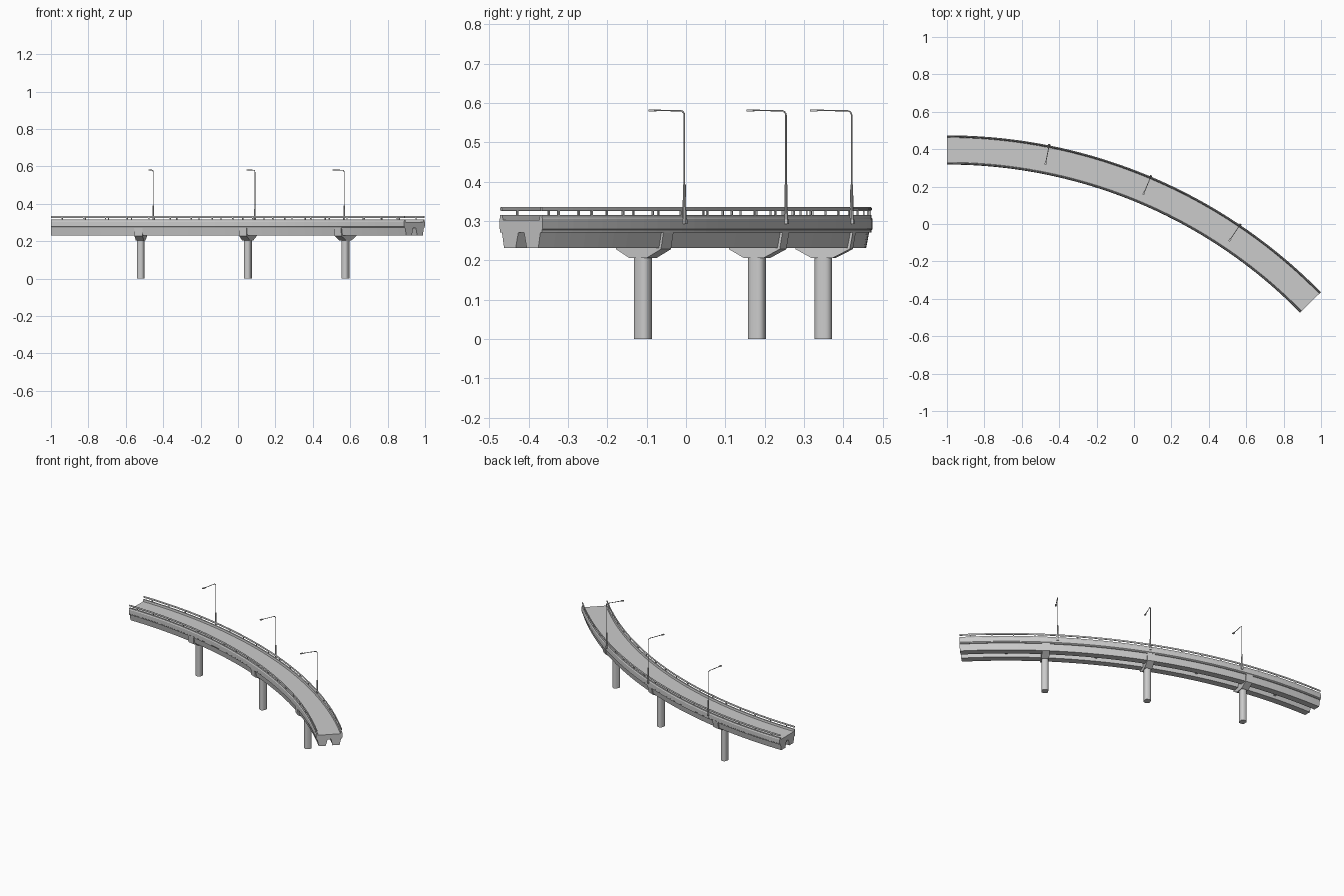
import bpy, bmesh, math
from mathutils import Matrix

if "Cube" in bpy.data.objects:
    bpy.data.objects.remove(bpy.data.objects["Cube"])

# Deck follows a circular arc starting at x = -1
CX, CY = -1.0, -2.329
ARC = math.radians(45.5)
R0, R1 = 2.647, 2.803
RM = (R0 + R1) / 2
STEPS = 40


def frame(r, a, z=0.0):
    """Local x = along the road, local y = outward."""
    return Matrix.Translation((CX + r * math.sin(a), CY + r * math.cos(a), z)) @ Matrix.Rotation(-a, 4, 'Z')


def finish(name, bm, smooth=False):
    bmesh.ops.recalc_face_normals(bm, faces=bm.faces)
    me = bpy.data.meshes.new(name)
    bm.to_mesh(me)
    bm.free()
    ob = bpy.data.objects.new(name, me)
    bpy.context.collection.objects.link(ob)
    if smooth:
        bpy.context.view_layer.objects.active = ob
        ob.select_set(True)
        bpy.ops.object.shade_smooth_by_angle(angle=math.radians(35))
        ob.select_set(False)
    return ob


def sweep(name, profile):
    """Sweep a closed (radius, z) profile along the arc."""
    bm = bmesh.new()
    rings = []
    for i in range(STEPS + 1):
        a = ARC * i / STEPS
        rings.append([bm.verts.new((CX + r * math.sin(a), CY + r * math.cos(a), z)) for r, z in profile])
    n = len(profile)
    for p, q in zip(rings, rings[1:]):
        for k in range(n):
            bm.faces.new((p[k], p[(k + 1) % n], q[(k + 1) % n], q[k]))
    bm.faces.new(rings[0])
    bm.faces.new(rings[-1])
    return finish(name, bm)


def loft(bm, a, b):
    """Solid between two matching point loops."""
    va, vb = [bm.verts.new(p) for p in a], [bm.verts.new(p) for p in b]
    n = len(va)
    for k in range(n):
        bm.faces.new((va[k], va[(k + 1) % n], vb[(k + 1) % n], vb[k]))
    bm.faces.new(va)
    bm.faces.new(vb)


def box(bm, m, size):
    bmesh.ops.create_cube(bm, size=1, matrix=m @ Matrix.Diagonal((*size, 1)))


# Road slab with low parapets and stepped outer faces
half = [(0.078, 0.303), (0.0665, 0.303), (0.0665, 0.314)]
w = (R1 - R0) / 2
right = [(w - 0.010, 0.271), (w - 0.002, 0.271), (w - 0.002, 0.277), (w, 0.279), (w, 0.305),
         (w - 0.002, 0.308), (w - 0.002, 0.315), (w - 0.010, 0.315), (w - 0.012, 0.302)]
sweep("road_deck", [(RM + u, z) for u, z in right] + [(RM - u, z) for u, z in reversed(right)])

# Twin tapered girders and handrails
for s, side in ((-1, "inner"), (1, "outer")):
    sweep(side + "_girder", [(RM + s * u, z) for u, z in
                             ((0.070, 0.272), (0.062, 0.231), (0.020, 0.231), (0.010, 0.272))])
    rc = RM + s * (w - 0.005)
    sweep(side + "_handrail", [(rc + 0.0035 * math.cos(k * math.pi / 4 + math.pi / 8),
                                0.330 + 0.0055 * math.sin(k * math.pi / 4 + math.pi / 8)) for k in range(8)])
    bm = bmesh.new()
    for i in range(18):
        a = ARC * (i + 0.5) / 18
        box(bm, frame(rc, a, 0.320), (0.006, 0.004, 0.014))
    finish(side + "_rail_posts", bm)

# Cross beams between the girders
bm = bmesh.new()
for f in (0.12, 0.36, 0.64, 0.88):
    box(bm, frame(RM, ARC * f, 0.260), (0.014, 0.036, 0.024))
finish("cross_beams", bm)

# Piers: rounded column with a flared head
mid = ARC / 2
for i, a in enumerate((mid - math.radians(12.6), mid, mid + math.radians(12.6))):
    m = frame(2.721, a)
    ring = []
    for cx, cy, start in ((1, 1, 0), (-1, 1, 90), (-1, -1, 180), (1, -1, 270)):
        for k in range(5):
            t = math.radians(start + k * 22.5)
            ring.append((cx * 0.004 + 0.015 * math.cos(t), cy * 0.007 + 0.015 * math.sin(t)))
    bm = bmesh.new()
    loft(bm, [m @ Matrix.Translation((x, y, 0)).translation for x, y in ring],
         [m @ Matrix.Translation((x, y, 0.207)).translation for x, y in ring])
    finish(f"pier_column_{i}", bm, True)
    bm = bmesh.new()
    prof = [(-0.026, 0.205), (0.026, 0.205), (0.072, 0.228), (0.080, 0.272), (-0.072, 0.272), (-0.068, 0.228)]
    loft(bm, *[[m @ Matrix.Translation((x, u, z)).translation for u, z in prof] for x in (-0.022, 0.022)])
    finish(f"pier_head_{i}", bm)

# Street lamps on the outer edge, arms reaching over the road
for i, a in enumerate((ARC * 0.247, ARC * 0.503, ARC * 0.747)):
    m = frame(2.804, a)
    bm = bmesh.new()
    bmesh.ops.create_cone(bm, cap_ends=True, segments=8, radius1=0.0055, radius2=0.0035, depth=0.10,
                          matrix=m @ Matrix.Translation((0, 0, 0.342)))
    box(bm, m @ Matrix.Translation((0, 0, 0.298)), (0.012, 0.012, 0.012))
    finish(f"lamp_base_{i}", bm)

    path = [(0, 0.38)] + [(-0.012 + 0.012 * math.cos(t), 0.568 + 0.012 * math.sin(t))
                          for t in (k * math.pi / 8 for k in range(5))] + [(-0.095, 0.581)]
    cu = bpy.data.curves.new(f"lamp_pole_{i}", 'CURVE')
    cu.dimensions = '3D'
    cu.bevel_depth = 0.002
    cu.bevel_resolution = 1
    cu.use_fill_caps = True
    sp = cu.splines.new('POLY')
    sp.points.add(len(path) - 1)
    for p, (y, z) in zip(sp.points, path):
        p.co = (0, y, z, 1)
    ob = bpy.data.objects.new(f"lamp_pole_{i}", cu)
    ob.matrix_world = m
    bpy.context.collection.objects.link(ob)

    bm = bmesh.new()
    box(bm, m @ Matrix.Translation((0, -0.098, 0.581)), (0.009, 0.018, 0.005))
    finish(f"lamp_head_{i}", bm)
